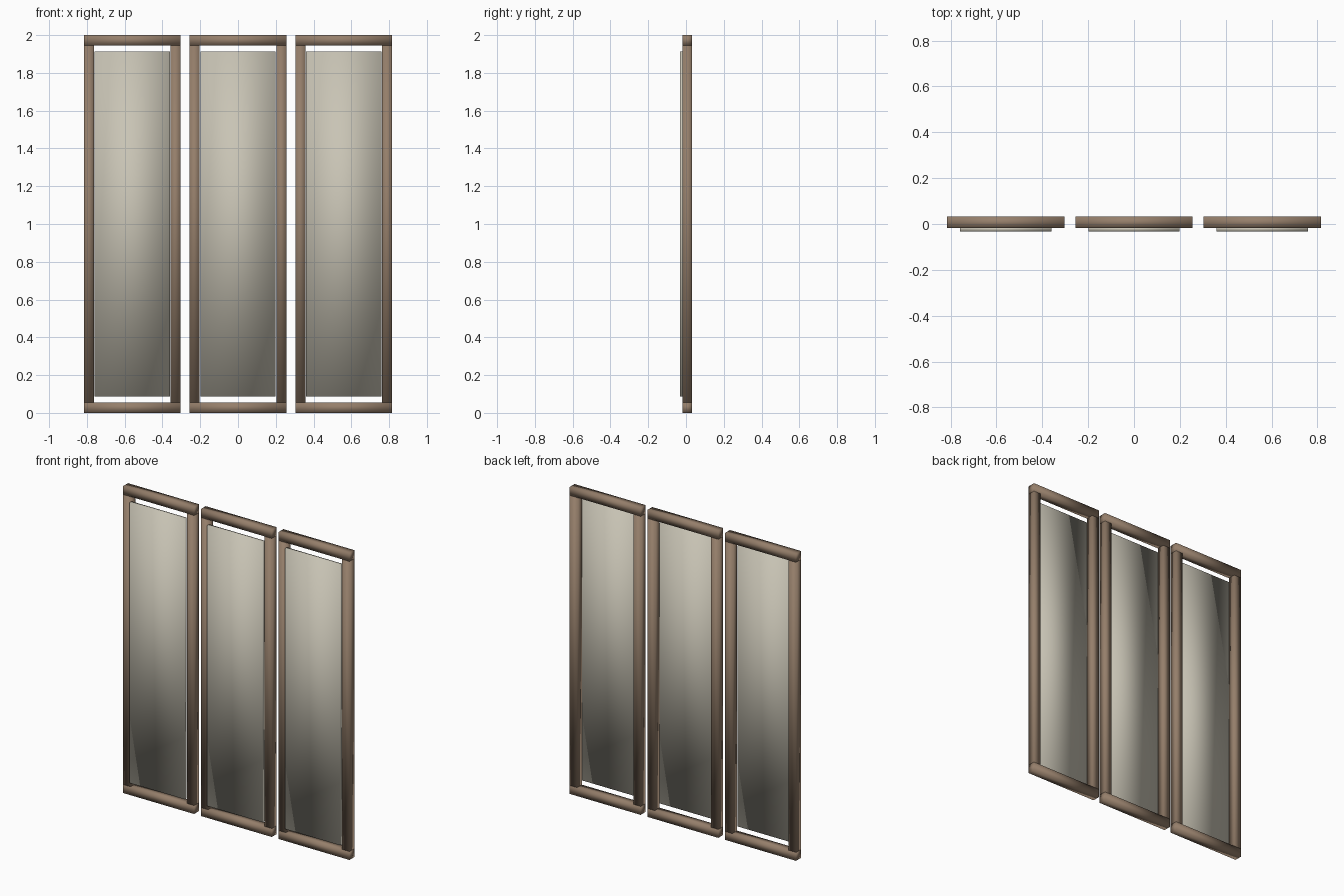
import bpy

if "Cube" in bpy.data.objects:
    bpy.data.objects.remove(bpy.data.objects["Cube"])

# Overall proportions
HEIGHT = 2.0
PANEL_W = 0.512      # outer width of one framed panel
SPACING = 0.56       # centre-to-centre distance
BAR = 0.055          # rail height
STILE = 0.053        # stile width
FRAME_Y, FRAME_D = 0.0075, 0.05
SHEET_Y, SHEET_D = -0.0225, 0.02


def material(name, rgb):
    m = bpy.data.materials.new(name)
    m.diffuse_color = (*rgb, 1.0)
    m.use_nodes = True
    m.node_tree.nodes["Principled BSDF"].inputs["Base Color"].default_value = m.diffuse_color
    return m


wood = material("brown_wood", (0.30, 0.21, 0.145))
cloth = material("pale_sheet", (0.58, 0.55, 0.46))


def box(name, centre, size, mat):
    """Smooth-shaded box with the given centre and full size."""
    bpy.ops.mesh.primitive_cube_add(size=1, location=centre)
    ob = bpy.context.object
    ob.name = name
    ob.scale = size
    bpy.ops.object.transform_apply(location=False, rotation=False, scale=True)
    bpy.ops.object.shade_smooth()
    ob.data.materials.append(mat)
    return ob


for label, x in (("left", -SPACING), ("middle", 0.0), ("right", SPACING)):
    # Top and bottom rails run the full width
    for part, z in (("bottom", BAR / 2), ("top", HEIGHT - BAR / 2)):
        box(f"{label}_{part}_rail", (x, FRAME_Y, z), (PANEL_W, FRAME_D, BAR), wood)
    # Upright stiles fit between the rails
    for part, s in (("left", -1), ("right", 1)):
        box(f"{label}_frame_{part}_stile",
            (x + s * (PANEL_W - STILE) / 2, FRAME_Y, HEIGHT / 2),
            (STILE, FRAME_D, HEIGHT - 2 * BAR), wood)
    # Thin sheet set slightly proud of the frame front
    box(f"{label}_screen_sheet", (x, SHEET_Y, HEIGHT / 2), (0.398, SHEET_D, 1.828), cloth)
